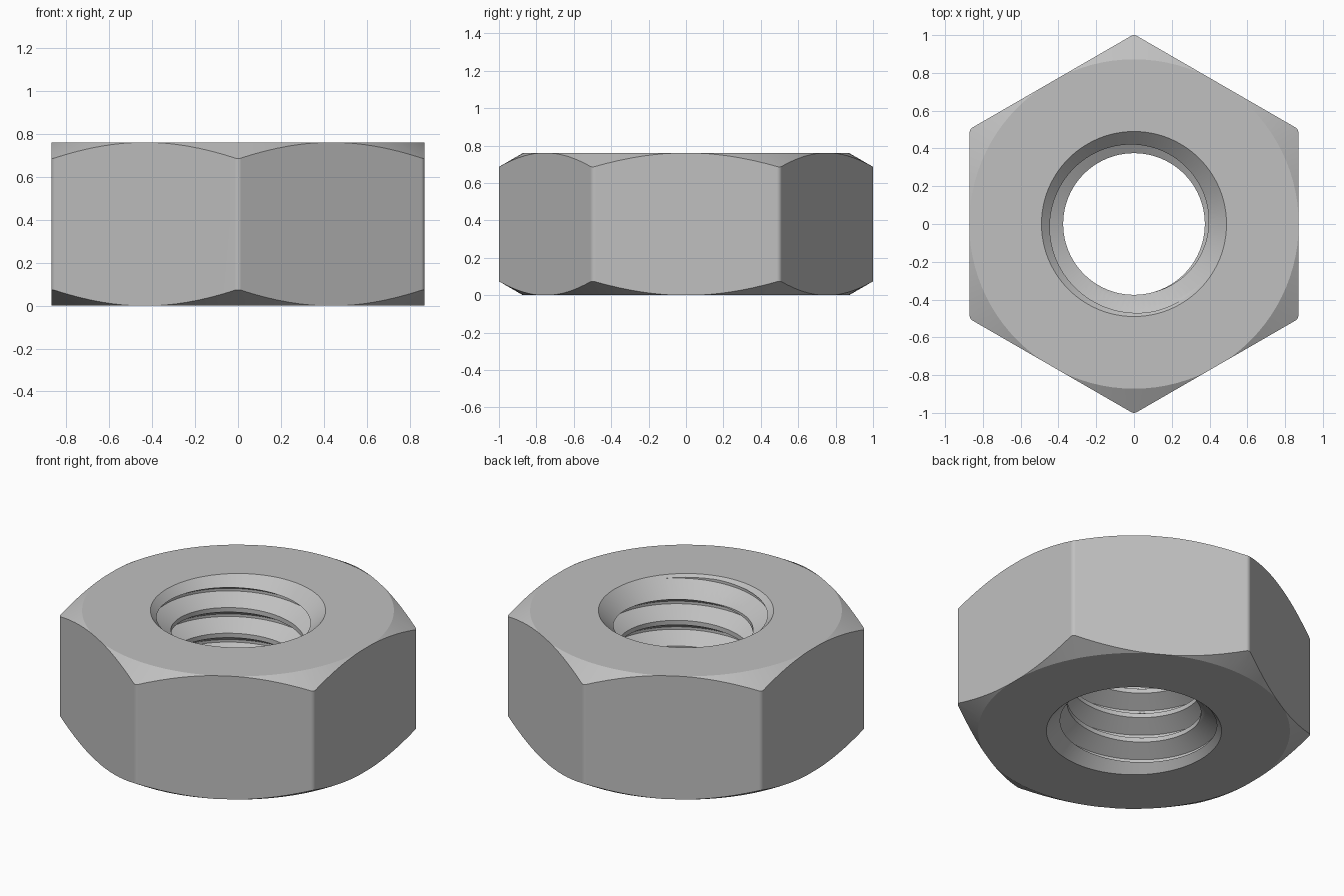
import bpy, bmesh
from math import sin, cos, pi, radians

if "Cube" in bpy.data.objects:
    bpy.data.objects.remove(bpy.data.objects["Cube"])

HEIGHT, FLAT = 0.76, 0.87           # nut height, centre to flat
MINOR, MAJOR, PITCH = 0.375, 0.474, 0.158
SEGS = 96

steel = bpy.data.materials.new("steel grey")
steel.use_nodes = True
GREY = (0.53, 0.53, 0.53, 1)
steel.diffuse_color = GREY
steel.node_tree.nodes["Principled BSDF"].inputs["Base Color"].default_value = GREY


def loft(name, rings):
    """Closed solid skinned through equal-length rings, capped at both ends."""
    bm = bmesh.new()
    loops = [[bm.verts.new(p) for p in ring] for ring in rings]
    for a, b in zip(loops, loops[1:]):
        for i in range(len(a)):
            j = (i + 1) % len(a)
            bm.faces.new((a[i], a[j], b[j], b[i]))
    bm.faces.new(loops[0][::-1])
    bm.faces.new(loops[-1])
    bmesh.ops.recalc_face_normals(bm, faces=bm.faces)
    mesh = bpy.data.meshes.new(name)
    bm.to_mesh(mesh)
    bm.free()
    mesh.materials.append(steel)
    obj = bpy.data.objects.new(name, mesh)
    bpy.context.collection.objects.link(obj)
    return obj


def lathe(name, profile):
    turns = [2 * pi * i / SEGS for i in range(SEGS)]
    return loft(name, [[(r * cos(t), r * sin(t), z) for t in turns] for r, z in profile])


def cut(obj, tool, operation):
    mod = obj.modifiers.new(tool.name, 'BOOLEAN')
    mod.operation, mod.solver, mod.object = operation, 'EXACT', tool
    bpy.ops.object.modifier_apply(modifier=mod.name)
    bpy.data.objects.remove(tool)


# Hexagonal body with slightly rounded upright corners, points towards +y and -y
ROUND, STEPS = 0.03, 6
reach = (FLAT - ROUND) / cos(radians(30))
outline = []
for k in range(6):
    mid = radians(30 + 60 * k)
    for s in range(STEPS + 1):
        t = mid + radians(-30 + 60 * s / STEPS)
        outline.append((reach * cos(mid) + ROUND * cos(t), reach * sin(mid) + ROUND * sin(t)))
nut = loft("hex_nut", [[(x, y, z) for x, y in outline] for z in (0, HEIGHT)])
bpy.context.view_layer.objects.active = nut
nut.select_set(True)

# Conical chamfer over the outer corners, top and bottom
rim, drop = 0.872, 0.13
wide = rim + drop / math_tan if (math_tan := sin(radians(30)) / cos(radians(30))) else rim
cut(nut, lathe("corner_chamfer", [(rim, 0), (wide, drop), (wide, HEIGHT - drop), (rim, HEIGHT)]),
    'INTERSECT')

# Bore with countersinks at both ends
sink, over = 0.49 - MINOR, 0.1
cut(nut, lathe("bore", [(MINOR + sink + over, -over), (MINOR, sink),
                        (MINOR, HEIGHT - sink), (MINOR + sink + over, HEIGHT + over)]),
    'DIFFERENCE')

# Right-handed thread groove swept along a helix
INNER, ROOT = 0.36, 0.008
mouth = ROOT + (MAJOR - INNER) * sin(radians(30)) / cos(radians(30))
section = [(INNER, -mouth), (MAJOR, -ROOT), (MAJOR, ROOT), (INNER, mouth)]
TURNS_DOWN, TURNS_UP = 6, 2
rings = []
for i in range(-TURNS_DOWN * SEGS, TURNS_UP * SEGS + 1):
    t = pi / 2 + 2 * pi * (i + 0.37) / SEGS
    z = HEIGHT - 0.108 + PITCH * i / SEGS
    rings.append([(r * cos(t), r * sin(t), z + dz) for r, dz in section])
cut(nut, loft("thread_groove", rings), 'DIFFERENCE')

# Smooth round surfaces, crisp edges, flat faces kept flat
bpy.ops.object.shade_smooth_by_angle(angle=radians(20))
weighted = nut.modifiers.new("flat_faces", 'WEIGHTED_NORMAL')
weighted.keep_sharp = True
